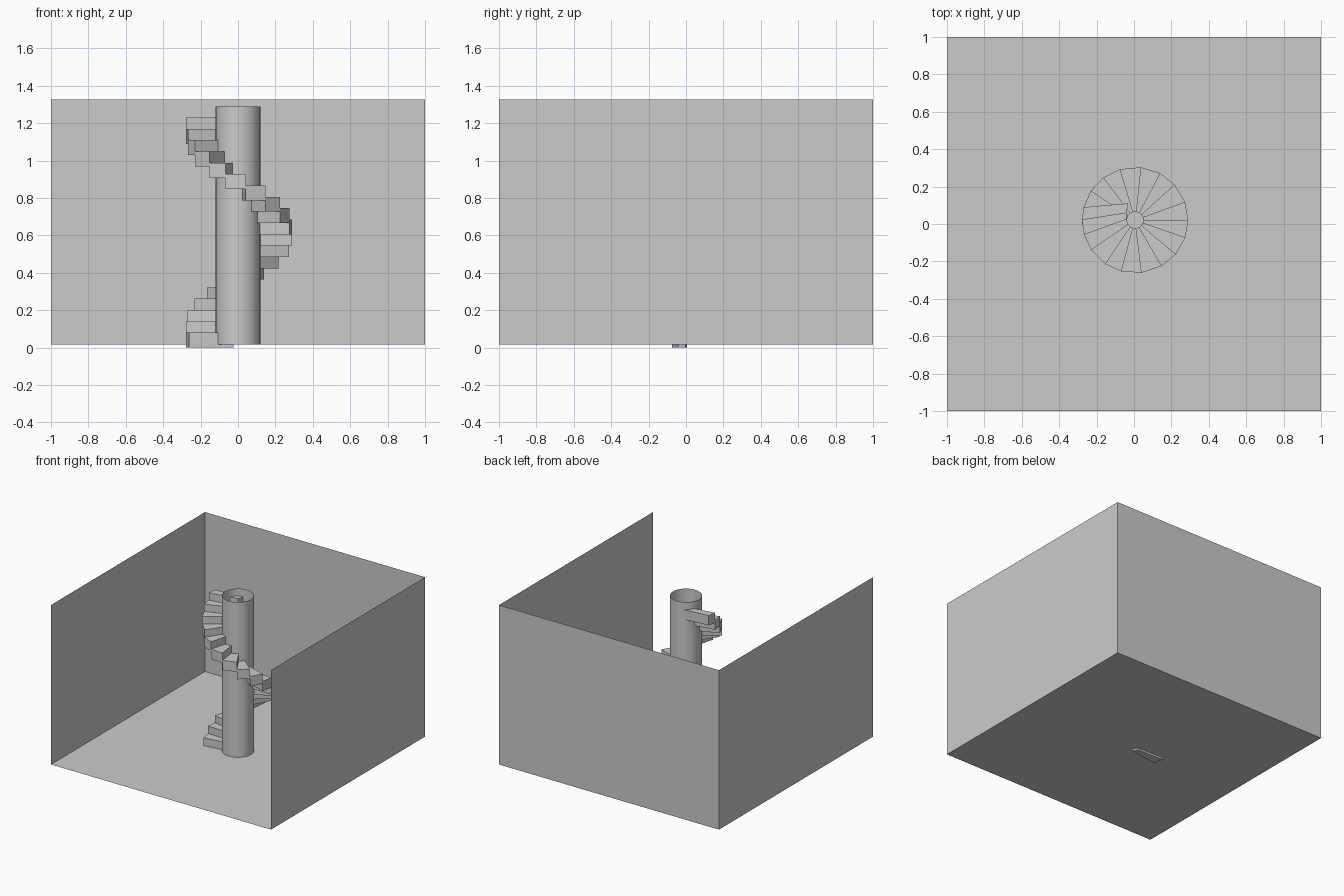
import bpy, bmesh, math
from mathutils import Vector

cube = bpy.data.objects.get("Cube")
if cube:
    bpy.data.objects.remove(cube, do_unlink=True)

# One plain grey for everything
grey = bpy.data.materials.new("plain_grey")
grey.use_nodes = True
colour = (0.6, 0.6, 0.6, 1)
grey.diffuse_color = colour
grey.node_tree.nodes["Principled BSDF"].inputs["Base Color"].default_value = colour

FLOOR, WALL_TOP, COLUMN_TOP = 0.015, 1.325, 1.29


def finish(name, bm):
    mesh = bpy.data.meshes.new(name)
    bm.to_mesh(mesh)
    bm.free()
    mesh.materials.append(grey)
    obj = bpy.data.objects.new(name, mesh)
    bpy.context.collection.objects.link(obj)
    return obj


def sheet(name, corners):
    bm = bmesh.new()
    bm.faces.new([bm.verts.new(c) for c in corners])
    return finish(name, bm)


def prism(name, outline, z, height):
    bm = bmesh.new()
    base = bm.faces.new([bm.verts.new((p.x, p.y, z)) for p in outline])
    top = bmesh.ops.extrude_face_region(bm, geom=[base], use_keep_orig=True)
    verts = [g for g in top["geom"] if isinstance(g, bmesh.types.BMVert)]
    bmesh.ops.translate(bm, verts=verts, vec=(0, 0, height))
    bmesh.ops.recalc_face_normals(bm, faces=bm.faces)
    return finish(name, bm)


# Room: thin floor and three walls, open at the front and above
sheet("floor", [(-1, -1, FLOOR), (1, -1, FLOOR), (1, 1, FLOOR), (-1, 1, FLOOR)])


def wall(name, a, b):
    sheet(name, [(*a, FLOOR), (*b, FLOOR), (*b, WALL_TOP), (*a, WALL_TOP)])


wall("right_wall", (-1, -1), (-1, 1))
wall("back_wall", (-1, 1), (1, 1))
wall("left_wall", (1, 1), (1, -1))

# Column: open round tube
bm = bmesh.new()
bmesh.ops.create_cone(bm, cap_ends=False, segments=32, radius1=0.12, radius2=0.12,
                      depth=COLUMN_TOP - FLOOR)
bmesh.ops.translate(bm, verts=bm.verts, vec=(0, 0, (COLUMN_TOP + FLOOR) / 2))
for f in bm.faces:
    f.smooth = True
finish("column", bm)

# Spiral steps: each wedge lies between two neighbouring edge lines
CENTRE, RADIUS, LENGTH = Vector((0.006, 0.021)), 0.284, 0.24
RISE, THICK = 0.0605, 0.08
edge_angles = [200, 183, 167, 147, 127, 107, 84, 62, 42, 20, 0,
               -19, -40, -60, -83, -105, -124, -146, -164, -180, -194]
twist = {0: -12, 1: -5, 18: 4, 19: 9, 20: 19}


def direction(deg):
    a = math.radians(deg)
    return Vector((math.cos(a), math.sin(a)))


def edge_line(i):
    outer = CENTRE + RADIUS * direction(edge_angles[i])
    inner = outer - LENGTH * direction(edge_angles[i] + twist.get(i, 0))
    return outer, inner


for i in range(len(edge_angles) - 1):
    outer_a, inner_a = edge_line(i)
    outer_b, inner_b = edge_line(i + 1)
    prism(f"step_{i + 1}", [outer_a, outer_b, inner_b, inner_a], i * RISE, THICK)
